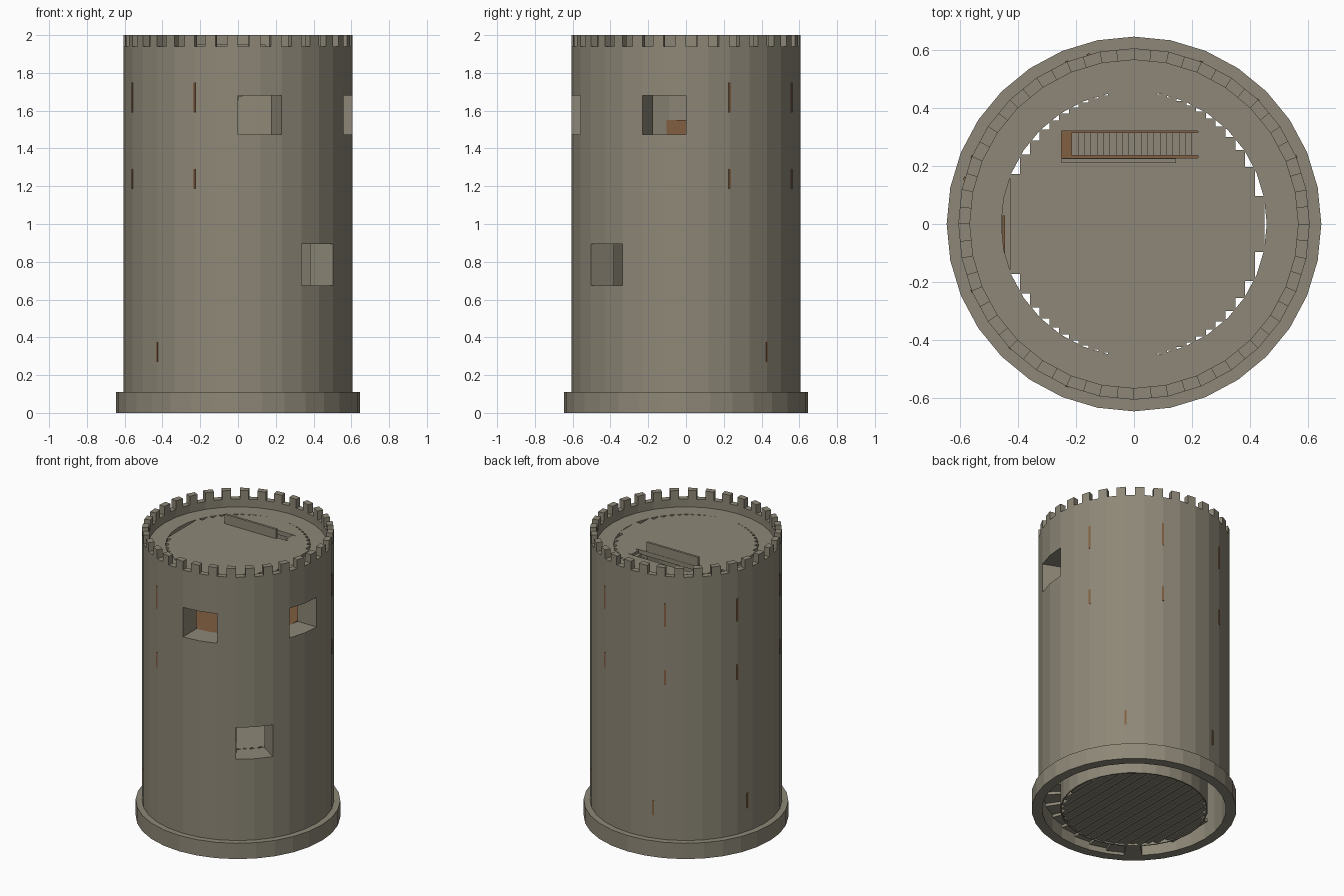
import bpy, bmesh
from math import sin, cos, pi, radians, sqrt
from mathutils import Matrix, Vector

cube = bpy.data.objects.get("Cube")
if cube:
    bpy.data.objects.remove(cube, do_unlink=True)

SIDES = 32
R_OUT, R_IN, R_PARAPET = 0.605, 0.457, 0.565
ROOF, TOP = 1.885, 2.0


def material(name, rgb):
    m = bpy.data.materials.new(name)
    m.use_nodes = True
    m.diffuse_color = (*rgb, 1)
    m.node_tree.nodes["Principled BSDF"].inputs["Base Color"].default_value = (*rgb, 1)
    return m


STONE = material("grey stone", (0.27, 0.245, 0.185))
WOOD = material("brown wood", (0.22, 0.112, 0.052))


def finish(name, bm, mat):
    bmesh.ops.remove_doubles(bm, verts=bm.verts, dist=1e-5)
    bmesh.ops.recalc_face_normals(bm, faces=bm.faces)
    mesh = bpy.data.meshes.new(name)
    bm.to_mesh(mesh)
    bm.free()
    mesh.materials.append(mat)
    ob = bpy.data.objects.new(name, mesh)
    bpy.context.collection.objects.link(ob)
    return ob


def add_box(bm, x0, x1, y0, y1, z0, z1, turn=0.0):
    mat = (Matrix.Rotation(turn, 4, 'Z')
           @ Matrix.Translation(((x0 + x1) / 2, (y0 + y1) / 2, (z0 + z1) / 2))
           @ Matrix.Diagonal((x1 - x0, y1 - y0, z1 - z0, 1)))
    bmesh.ops.create_cube(bm, size=1, matrix=mat)


def add_ring(bm, r0, r1, levels, split=1, empty=lambda i, j: False):
    """Ring of cells; faces appear only where a solid cell meets an empty one."""
    n = SIDES * split

    def point(i, r, z):
        a = 2 * pi * i / n
        k = 1 if i % split == 0 else cos(pi / SIDES)
        return bm.verts.new((r * k * cos(a), r * k * sin(a), z))

    def quad(*corners):
        bm.faces.new([point(*c) for c in corners])

    def solid(i, j):
        return 0 <= j < len(levels) - 1 and not empty(i % n, j)

    for i in range(n):
        for j in range(len(levels) - 1):
            if not solid(i, j):
                continue
            lo, hi = levels[j], levels[j + 1]
            for r in (r0, r1):
                quad((i, r, lo), (i + 1, r, lo), (i + 1, r, hi), (i, r, hi))
            for di, side in ((-1, i), (1, i + 1)):
                if not solid(i + di, j):
                    quad((side, r0, lo), (side, r1, lo), (side, r1, hi), (side, r0, hi))
            for dj, z in ((-1, lo), (1, hi)):
                if not solid(i, j + dj):
                    quad((i, r0, z), (i, r1, z), (i + 1, r1, z), (i + 1, r0, z))


# Thick wall with three window openings, each two facets wide
STAIR_TOP = 0.64
wall_levels = [STAIR_TOP, 0.675, 0.895, 1.475, 1.68, ROOF]
openings = {(i, 1) for i in (27, 28)} | {(i, 3) for i in (24, 25, 30, 31)}
bm = bmesh.new()
add_ring(bm, R_IN, R_OUT, wall_levels, empty=lambda i, j: (i, j) in openings)
finish("tower_wall", bm, STONE)

# Lower wall is hollow, with a winding stair inside
bm = bmesh.new()
add_ring(bm, 0.58, R_OUT, [0, STAIR_TOP])
finish("lower_outer_shell", bm, STONE)
bm = bmesh.new()
add_ring(bm, R_IN, 0.465, [0, STAIR_TOP])
finish("lower_inner_shell", bm, STONE)

bm = bmesh.new()
START = 20
rise = STAIR_TOP / (SIDES + 1)
add_ring(bm, 0.465, 0.58, [rise * k for k in range(SIDES + 2)],
         empty=lambda i, j: not 0 <= j - (i - START) % SIDES < 3)
finish("winding_stair", bm, STONE)

# Plinth
bm = bmesh.new()
add_ring(bm, 0.6, 0.645, [0, 0.11])
finish("plinth", bm, STONE)

# Parapet: each facet is half gap, half merlon
bm = bmesh.new()
add_ring(bm, R_PARAPET, R_OUT, [ROOF, 1.94, TOP], split=2,
         empty=lambda i, j: j == 1 and i % 2 == 0)
finish("battlement", bm, STONE)

# Plank floors with stepped ends that follow the round room
HOLE = (-0.25, 0.22, 0.228, 0.32)
PLANKS = 27
R_FLOOR = 0.46
PLANK_W = 0.0337


def plank_floor(name, top, thick, mat, hole=None, ripple=0.0):
    bm = bmesh.new()
    for k in range(1, PLANKS):
        x0 = -R_FLOOR + k * PLANK_W
        x1 = x0 + PLANK_W
        far = max(abs(x0), abs(x1))
        half = sqrt(max(R_FLOOR ** 2 - far ** 2, 0.0001))
        low = top - thick + ripple * (k % 2)
        if hole and x1 > hole[0] and x0 < hole[1]:
            for xa, xb in ((x0, hole[0]), (hole[1], x1)):
                if xa < xb:
                    add_box(bm, xa, xb, -half, half, low, top)
            xa, xb = max(x0, hole[0]), min(x1, hole[1])
            add_box(bm, xa, xb, -half, hole[2], low, top)
            add_box(bm, xa, xb, hole[3], half, low, top)
        else:
            add_box(bm, x0, x1, -half, half, low, top)
    return finish(name, bm, mat)


plank_floor("ground_floor", 0.03, 0.025, STONE, ripple=0.005)
plank_floor("lower_floor", 0.675, 0.03, STONE)
plank_floor("middle_floor", 1.07, 0.03, STONE)
plank_floor("upper_floor", 1.473, 0.03, WOOD)
plank_floor("roof_floor", ROOF, 0.03, STONE, hole=HOLE)

bm = bmesh.new()
add_box(bm, -0.46, -0.427, -0.17, 0.17, 0.005, 0.03)
finish("ground_floor_edge", bm, STONE)

# Straight stair up to the roof hatch
bm = bmesh.new()
STEPS = 20
x_foot, x_head = -0.215, 0.22
run = (x_head - x_foot) / STEPS
lift = (ROOF - 1.475) / STEPS
for k in range(STEPS):
    z = 1.475 + k * lift
    add_box(bm, x_foot + k * run, x_foot + (k + 1) * run, 0.236, 0.315, z - 0.005, z + lift)
finish("roof_stair", bm, STONE)

# Guard panel beside the hatch
bm = bmesh.new()
add_box(bm, -0.25, 0.145, 0.21, 0.226, ROOF - 0.02, 1.95)
finish("hatch_guard", bm, STONE)

# Low wooden panel on the inner wall of the upper room
bm = bmesh.new()
add_box(bm, -0.452, -0.444, -0.19, 0.03, 1.47, 1.55)
finish("wall_panel", bm, WOOD)

# Narrow arrow slits around the wall
bm = bmesh.new()
upper = [22.5 + 45 * k for k in range(6)]
lower = [45 + 60 * k for k in range(4)]
for angles, z0, z1 in ((upper, 1.59, 1.75), (upper, 1.185, 1.29), (lower, 0.27, 0.375)):
    for a in angles:
        add_box(bm, 0.598, 0.607, -0.006, 0.006, z0, z1, radians(a))
finish("arrow_slits", bm, WOOD)
